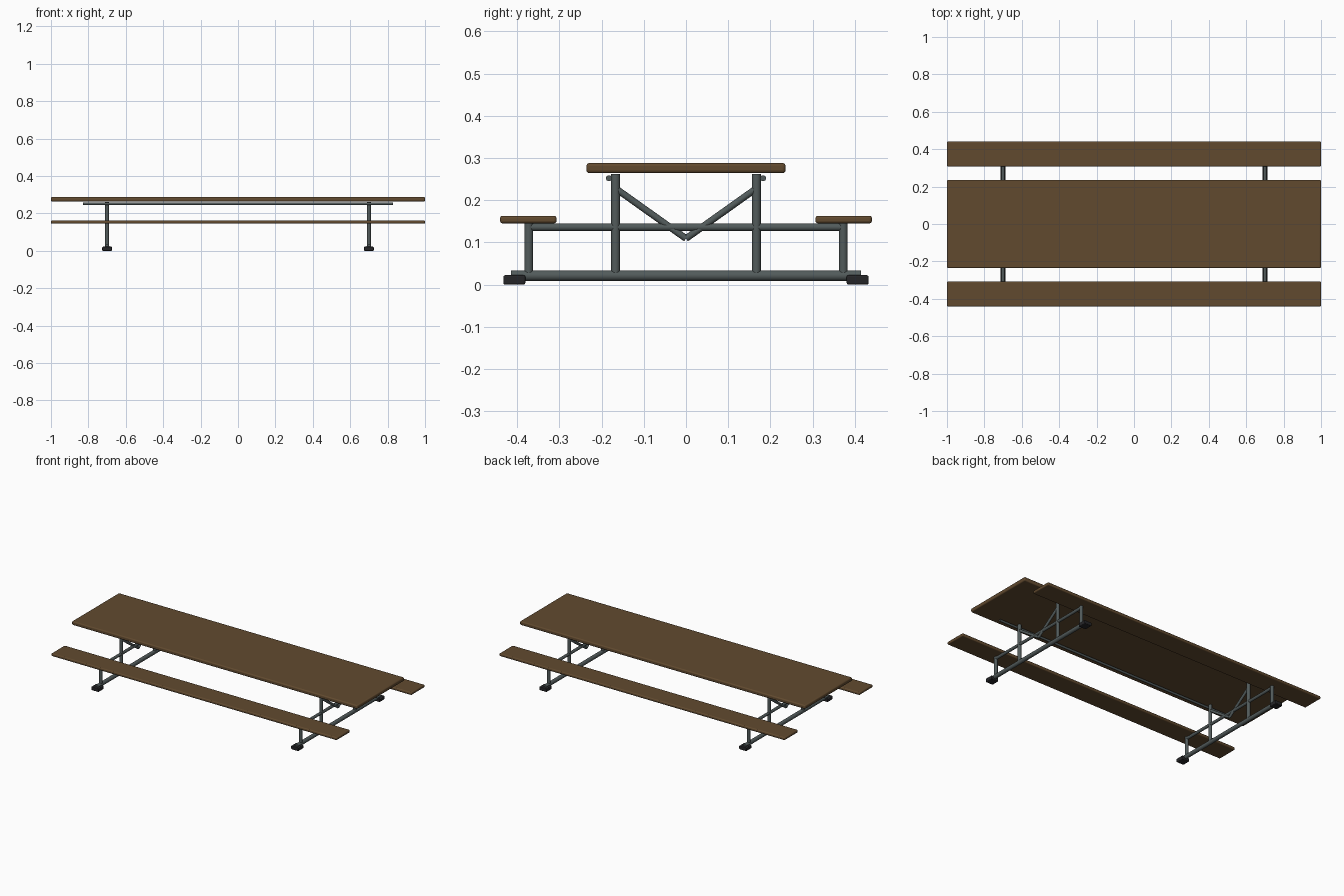
import bpy
import math
from mathutils import Vector

cube = bpy.data.objects.get("Cube")
if cube:
    bpy.data.objects.remove(cube, do_unlink=True)


def material(name, rgb):
    m = bpy.data.materials.new(name)
    m.use_nodes = True
    color = (*rgb, 1)
    m.diffuse_color = color
    m.node_tree.nodes["Principled BSDF"].inputs["Base Color"].default_value = color
    return m


wood = material("brown wood", (0.12, 0.068, 0.028))
steel = material("grey steel", (0.085, 0.105, 0.105))
rubber = material("black rubber", (0.018, 0.018, 0.02))


def finish(name, mat):
    obj = bpy.context.object
    obj.name = name
    obj.data.materials.append(mat)
    bpy.ops.object.shade_smooth_by_angle(angle=math.radians(40))
    return obj


def block(name, center, size, bevel, mat):
    """Box with rounded edges."""
    bpy.ops.mesh.primitive_cube_add(size=1, location=center)
    bpy.context.object.scale = size
    bpy.ops.object.transform_apply(location=False, rotation=False, scale=True)
    obj = finish(name, mat)
    mod = obj.modifiers.new("rounded edges", "BEVEL")
    mod.width = bevel
    mod.segments = 3
    return obj


def tube(name, start, end, radius):
    """Round steel tube between two points."""
    a, b = Vector(start), Vector(end)
    bpy.ops.mesh.primitive_cylinder_add(
        vertices=20, radius=radius, depth=(b - a).length, location=(a + b) / 2)
    obj = bpy.context.object
    obj.rotation_euler = (b - a).to_track_quat("Z", "Y").to_euler()
    return finish(name, steel)


# Table top
block("table_top", (0, 0, 0.276), (2, 0.472, 0.024), 0.007, wood)

# Seats and the rails below the top
for s, side in ((-1, "front"), (1, "back")):
    block(f"{side}_seat", (0, s * 0.374, 0.154), (2, 0.134, 0.018), 0.006, wood)
    tube(f"{side}_top_rail", (-0.83, s * 0.183, 0.252), (0.83, s * 0.183, 0.252), 0.007)

# Two matching end frames
for x, end in ((-0.7, "right"), (0.7, "left")):
    tube(f"{end}_base_tube", (x, -0.415, 0.021), (x, 0.415, 0.021), 0.0125)
    tube(f"{end}_crossbar", (x, -0.373, 0.136), (x, 0.373, 0.136), 0.009)
    for s, side in ((-1, "front"), (1, "back")):
        tag = f"{end}_{side}"
        tube(f"{tag}_table_post", (x, s * 0.167, 0.022), (x, s * 0.167, 0.262), 0.0105)
        tube(f"{tag}_seat_post", (x, s * 0.373, 0.022), (x, s * 0.373, 0.147), 0.0105)
        tube(f"{tag}_brace", (x, s * 0.163, 0.225), (x, 0, 0.109), 0.008)
        block(f"{tag}_foot", (x, s * 0.407, 0.011), (0.052, 0.052, 0.022), 0.004, rubber)
